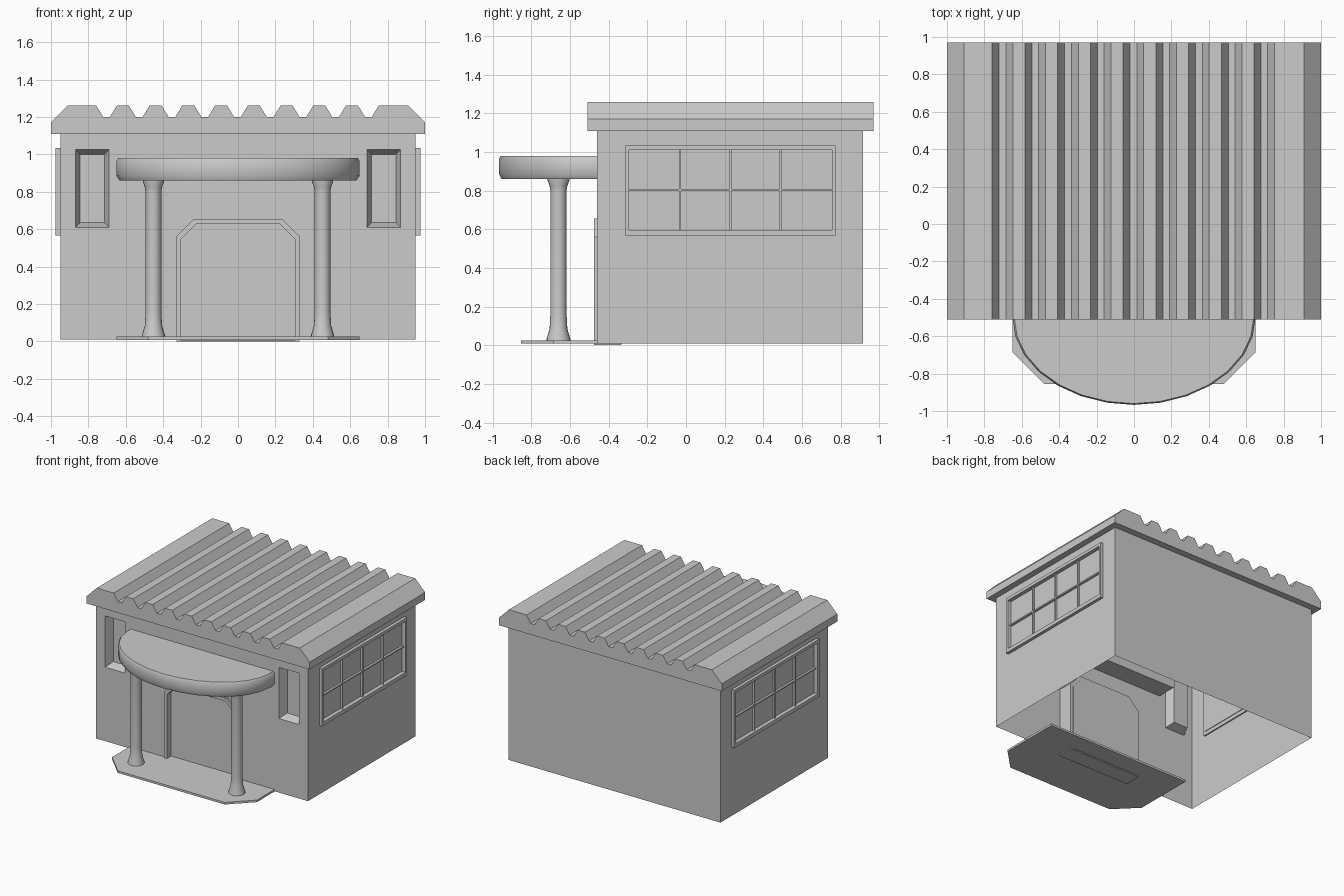
import bpy, bmesh, math

if "Cube" in bpy.data.objects:
    bpy.data.objects.remove(bpy.data.objects["Cube"])

def finish(bm, name, smooth=None):
    bmesh.ops.recalc_face_normals(bm, faces=bm.faces)
    me = bpy.data.meshes.new(name)
    bm.to_mesh(me)
    bm.free()
    ob = bpy.data.objects.new(name, me)
    bpy.context.collection.objects.link(ob)
    if smooth:
        bpy.ops.object.select_all(action='DESELECT')
        ob.select_set(True)
        bpy.context.view_layer.objects.active = ob
        bpy.ops.object.shade_smooth_by_angle(angle=math.radians(smooth))
    return ob

# maps a flat profile (u, v) at depth d onto the x, y or z axis
AXIS = {'X': lambda u, v, d: (d, u, v),
        'Y': lambda u, v, d: (u, d, v),
        'Z': lambda u, v, d: (u, v, d)}

def sheet(bm, loops, axis, d):
    """Flat face from an outline; further loops are holes."""
    rings = [[bm.verts.new(AXIS[axis](u, v, d)) for u, v in lp] for lp in loops]
    if len(rings) == 1:
        bm.faces.new(rings[0])
    else:
        edges = [bm.edges.new((r[i - 1], r[i])) for r in rings for i in range(len(r))]
        bmesh.ops.triangle_fill(bm, use_beauty=True, edges=edges)
    return rings

def bridge(bm, ra, rb):
    for i in range(len(ra)):
        bm.faces.new((ra[i - 1], ra[i], rb[i], rb[i - 1]))

def prism(name, loops, axis, d0, d1, bm=None):
    own = bm is None
    bm = bm or bmesh.new()
    for a, b in zip(sheet(bm, loops, axis, d0), sheet(bm, loops, axis, d1)):
        bridge(bm, a, b)
    return finish(bm, name) if own else None

def rect(u0, u1, v0, v1):
    return [(u0, v0), (u1, v0), (u1, v1), (u0, v1)]

def arch(w, z0, top, c):
    return [(-w, z0), (w, z0), (w, top - c), (w - c, top), (c - w, top), (-w, top - c)]

# Walls: open-bottomed shell with window and door openings
FRONT, BACK, W, Z0, Z1 = -0.46, 0.915, 0.95, 0.01, 1.11
slot = {s: rect(*sorted((s * 0.69, s * 0.87)), 0.61, 1.025) for s in (-1, 1)}
side_hole = rect(-0.295, 0.755, 0.597, 1.01)
bm = bmesh.new()
sheet(bm, [rect(-W, W, Z0, Z1), slot[-1], slot[1], arch(0.305, 0.02, 0.63, 0.085)], 'Y', FRONT)
sheet(bm, [rect(-W, W, Z0, Z1)], 'Y', BACK)
for s in (-1, 1):
    sheet(bm, [rect(FRONT, BACK, Z0, Z1), side_hole], 'X', s * W)
bmesh.ops.remove_doubles(bm, verts=bm.verts, dist=1e-5)
finish(bm, "walls")

# Ribbed roof: one profile run front to back
prof = [(-1, 1.11), (-1, 1.17), (-0.91, 1.26)]
for i in range(9):
    c = -0.703 + 0.175 * i
    prof += [(c - 0.055, 1.26), (c - 0.018, 1.2), (c + 0.018, 1.2), (c + 0.055, 1.26)]
prof += [(0.91, 1.26), (1, 1.17), (1, 1.11)]
prism("ribbed_roof", [prof], 'Y', -0.51, 0.97)

# Front slot windows: tapered pockets
for s, side in ((-1, "left"), (1, "right")):
    bm = bmesh.new()
    outer = [bm.verts.new((u, FRONT, v)) for u, v in slot[s]]
    inner = sheet(bm, [rect(*sorted((s * 0.715, s * 0.845)), 0.635, 1.0)], 'Y', FRONT + 0.07)[0]
    bridge(bm, outer, inner)
    ob = finish(bm, side + "_front_window")
    ob.data.flip_normals() if ob.data.polygons[0].normal.y > 0 else None

    # Side windows: raised frame, pane and glazing bars
    prism(side + "_window_frame", [rect(-0.315, 0.775, 0.567, 1.035), side_hole],
          'X', s * 0.94, s * 0.975)
    prism(side + "_window_pane", [side_hole], 'X', s * 0.935, s * 0.943)
    bm = bmesh.new()
    for y in (-0.03, 0.23, 0.49):
        prism("", [rect(y - 0.005, y + 0.005, 0.597, 1.01)], 'X', s * 0.94, s * 0.96, bm)
    prism("", [rect(-0.295, 0.755, 0.797, 0.808)], 'X', s * 0.94, s * 0.961, bm)
    finish(bm, side + "_window_bars")

# Door frame and recessed door
prism("door_frame", [arch(0.33, 0.0, 0.655, 0.095), arch(0.305, 0.005, 0.63, 0.085)],
      'Y', -0.475, -0.34)
prism("door", [arch(0.305, 0.005, 0.63, 0.085)], 'Y', -0.42, -0.335)

# Porch slab with clipped front corners
prism("porch_slab", [[(-0.65, -0.18), (-0.65, -0.685), (-0.48, -0.855),
                      (0.48, -0.855), (0.65, -0.685), (0.65, -0.18)]], 'Z', 0.008, 0.025)

# Columns: lathed profile with flared ends
col = [(0.063, 0.01), (0.061, 0.035), (0.046, 0.085), (0.042, 0.16),
       (0.042, 0.8), (0.046, 0.825), (0.057, 0.855), (0.057, 0.87)]
N = 20
for s, side in ((-1, "left"), (1, "right")):
    bm = bmesh.new()
    rings = [[bm.verts.new((s * 0.452 + r * math.cos(2 * math.pi * k / N),
                            -0.66 + r * math.sin(2 * math.pi * k / N), z))
              for k in range(N)] for r, z in col]
    for a, b in zip(rings, rings[1:]):
        bridge(bm, a, b)
    bm.faces.new(rings[0])
    bm.faces.new(rings[-1])
    finish(bm, side + "_column", 40)

# Canopy: half ellipse running straight back into the wall, softened rim
M = 14
bm = bmesh.new()
rings = []
for k, z in ((0.975, 0.86), (1.0, 0.885), (1.0, 0.965), (0.985, 0.98)):
    pts = [(-0.65 * k * math.cos(math.pi * i / M), -0.5 - 0.467 * k * math.sin(math.pi * i / M))
           for i in range(M + 1)]
    pts += [(0.65 * k, -0.3), (-0.65 * k, -0.3)]
    rings.append([bm.verts.new((x, y, z)) for x, y in pts])
for a, b in zip(rings, rings[1:]):
    bridge(bm, a, b)
bm.faces.new(rings[0])
bm.faces.new(rings[-1])
finish(bm, "canopy", 50)
